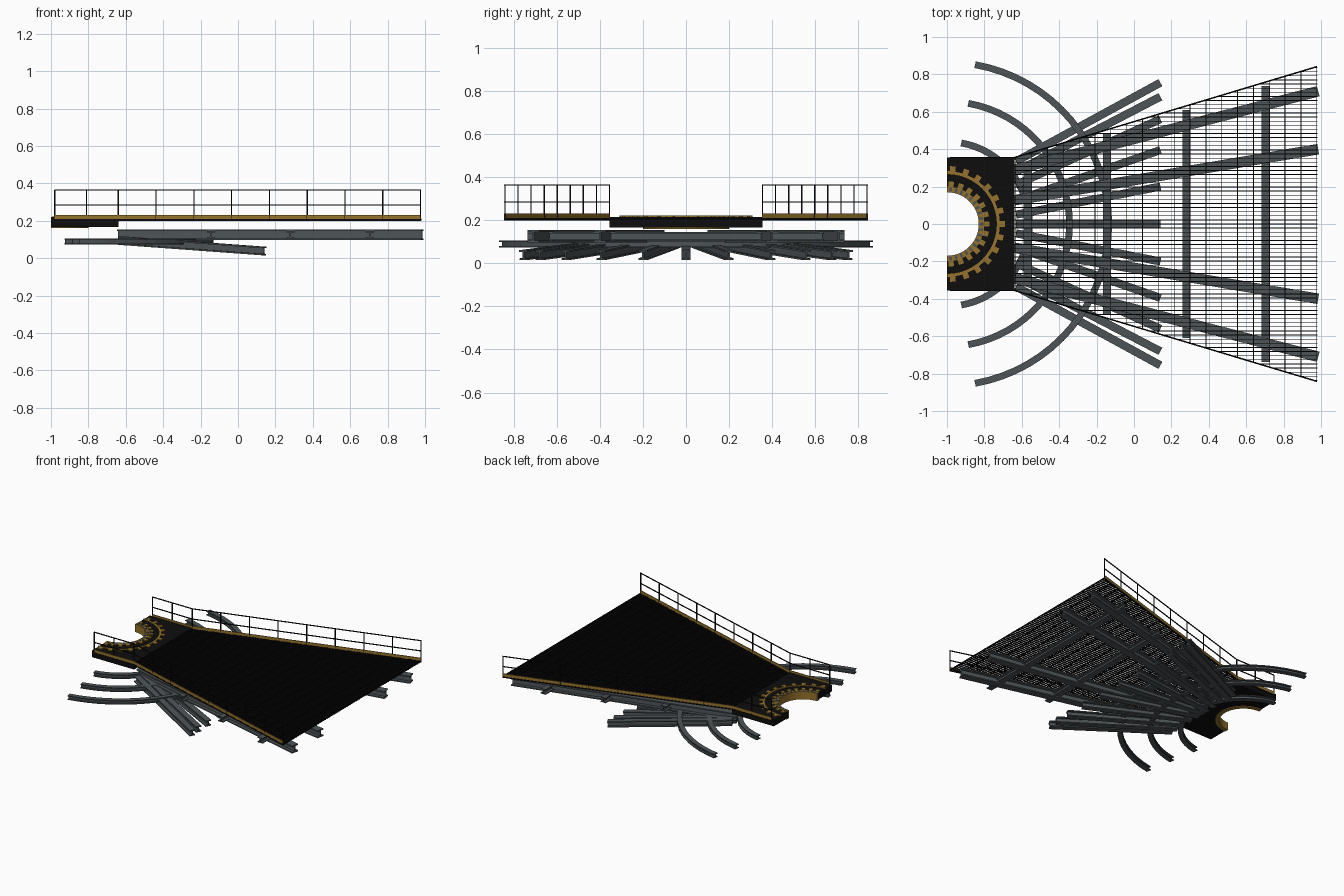
import bpy, bmesh, math
from mathutils import Vector

if "Cube" in bpy.data.objects:
    bpy.data.objects.remove(bpy.data.objects["Cube"])


def material(name, col):
    m = bpy.data.materials.new(name)
    m.diffuse_color = (*col, 1)
    m.use_nodes = True
    m.node_tree.nodes["Principled BSDF"].inputs["Base Color"].default_value = m.diffuse_color
    return m


STEEL = material("grey steel", (0.075, 0.088, 0.095))
BLACK = material("black metal", (0.004, 0.004, 0.004))
GOLD = material("dull gold", (0.30, 0.17, 0.025))


def finish(name, bm, mat):
    bmesh.ops.recalc_face_normals(bm, faces=bm.faces)
    me = bpy.data.meshes.new(name)
    bm.to_mesh(me)
    bm.free()
    me.materials.append(mat)
    ob = bpy.data.objects.new(name, me)
    bpy.context.collection.objects.link(ob)
    return ob


def rect(w, h):
    return [(-w/2, -h/2), (w/2, -h/2), (w/2, h/2), (-w/2, h/2)]


def i_section(w, h, t):
    a, b, c, d = w/2, h/2, t/2, h/2 - t
    return [(-a, -b), (a, -b), (a, -d), (c, -d), (c, d), (a, d),
            (a, b), (-a, b), (-a, d), (-c, d), (-c, -d), (-a, -d)]


def sweep(bm, path, section):
    """Sweep a section along a path, keeping it upright and mitred."""
    pts = [Vector(p) for p in path]
    segs = [(q - p).normalized() for p, q in zip(pts, pts[1:])]
    rings = []
    for i, p in enumerate(pts):
        a, b = segs[max(i-1, 0)], segs[min(i, len(segs)-1)]
        tan = (a + b).normalized()
        side = tan.cross(Vector((0, 0, 1)))
        side = side.normalized() if side.length > 1e-4 else Vector((0, 1, 0))
        up = side.cross(tan)
        k = 1 / max(tan.dot(a), 0.3)
        rings.append([bm.verts.new(p + side*u*k + up*v) for u, v in section])
    n = len(section)
    for r, s in zip(rings, rings[1:]):
        for j in range(n):
            bm.faces.new((r[j], r[(j+1) % n], s[(j+1) % n], s[j]))
    bm.faces.new(rings[0])
    bm.faces.new(rings[-1][::-1])


def arc(r, a, z, n=24):
    return [(-1 + r*math.cos(t), r*math.sin(t), z)
            for t in (math.radians(-a + 2*a*i/n) for i in range(n+1))]


def edge(x):
    """Half width of the deck at x."""
    return 0.355 + max(0, x + 0.64) * 0.487 / 1.62


# long upper girders
bm = bmesh.new()
for s in (-1, 1):
    for y0, y1 in ((0.127, 0.40), (0.29, 0.71)):
        sweep(bm, [(-0.64, s*y0, 0.125), (0.985, s*y1, 0.125)], i_section(0.056, 0.058, 0.009))
finish("long_girders", bm, STEEL)

# cross beams between the girders
bm = bmesh.new()
for x, y in ((-0.57, 0.31), (-0.145, 0.485), (0.28, 0.61), (0.705, 0.737)):
    sweep(bm, [(x, -y, 0.125), (x, y, 0.125)], i_section(0.044, 0.04, 0.007))
finish("cross_beams", bm, STEEL)

# sloping lower beams
bm = bmesh.new()
for y0, y1 in ((0, 0), (0.05, 0.2), (0.125, 0.395), (0.21, 0.56), (0.28, 0.68), (0.335, 0.755)):
    for s in ((1, -1) if y1 else (1,)):
        sweep(bm, [(-0.63, s*y0, 0.094), (0.14, s*y1, 0.038)], i_section(0.043, 0.046, 0.008))
finish("sloping_beams", bm, STEEL)

# curved ring beams
bm = bmesh.new()
for r in (0.44, 0.655, 0.865):
    sweep(bm, arc(r, 80, 0.09, 32), i_section(0.036, 0.032, 0.007))
finish("curved_beams", bm, STEEL)

# hub plate with a half-round opening
bm = bmesh.new()
pts = [(-0.64, -0.355), (-0.64, 0.355), (-1, 0.355)] + \
      [(p[0], p[1]) for p in reversed(arc(0.18, 90, 0))] + [(-1, -0.355)]
face = bm.faces.new([bm.verts.new((x, y, 0.166)) for x, y in pts])
ext = bmesh.ops.extrude_face_region(bm, geom=[face])["geom"]
bmesh.ops.translate(bm, vec=(0, 0, 0.05), verts=[v for v in ext if isinstance(v, bmesh.types.BMVert)])
finish("hub_plate", bm, BLACK)

# gold bearing sleeve and outer ring
bm = bmesh.new()
sweep(bm, arc(0.185, 90, 0.19), rect(0.03, 0.06))
sweep(bm, arc(0.275, 90, 0.217), rect(0.016, 0.008))
finish("hub_rings", bm, GOLD)

# raised blocks around the rings
for name, r0, r1, w, count, mat in (("inner_blocks", 0.198, 0.228, 0.028, 13, GOLD),
                                    ("outer_blocks", 0.28, 0.31, 0.03, 13, GOLD),
                                    ("sleeve_studs", 0.174, 0.196, 0.014, 19, STEEL)):
    bm = bmesh.new()
    for i in range(count):
        t = math.radians(-84 + 168*i/(count-1))
        c, s = math.cos(t), math.sin(t)
        sweep(bm, [(-1 + r0*c, r0*s, 0.218), (-1 + r1*c, r1*s, 0.218)], rect(w, 0.009))
    finish(name, bm, mat)

# open deck grating
bm = bmesh.new()
n = 38
for i in range(-n, n + 1):
    y = i * 0.022
    x0 = max(-0.64, -0.64 + (abs(y) - 0.355) * 1.62 / 0.487)
    if x0 < 0.97:
        sweep(bm, [(x0, y, 0.206), (0.98, y, 0.206)], rect(0.004, 0.011))
for i in range(20):
    x = -0.632 + i * 0.0847
    sweep(bm, [(x, -edge(x), 0.207), (x, edge(x), 0.207)], rect(0.004, 0.009))
finish("deck_grating", bm, BLACK)

# toe boards, edge bars and handrails on both sides
boards, rails = bmesh.new(), bmesh.new()
posts = [-0.98, -0.81, -0.64] + [-0.64 + 0.202*i for i in range(1, 9)]
for s in (-1, 1):
    def line(z):
        return [(x, s*edge(x), z) for x in (-0.98, -0.64, 0.978)]
    sweep(boards, line(0.220), rect(0.006, 0.022))
    sweep(rails, line(0.204), rect(0.008, 0.009))
    for z in (0.285, 0.364):
        sweep(rails, line(z), rect(0.006, 0.006))
    for x in posts:
        sweep(rails, [(x, s*edge(x), 0.2), (x, s*edge(x), 0.365)], rect(0.006, 0.006))
finish("toe_boards", boards, GOLD)
finish("handrails", rails, BLACK)
